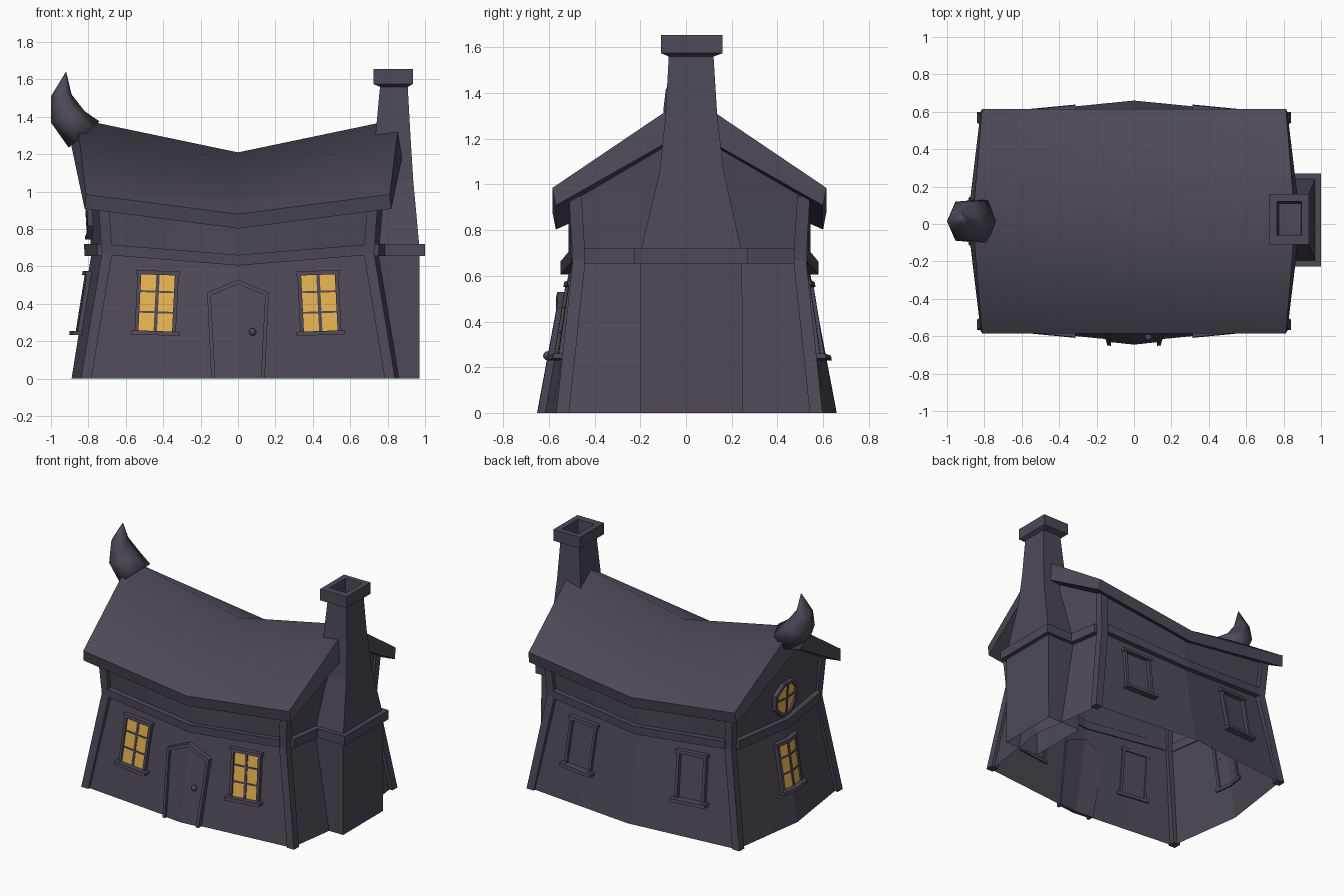
import bpy, bmesh, math
from mathutils import Vector

if "Cube" in bpy.data.objects:
    bpy.data.objects.remove(bpy.data.objects["Cube"])

def material(name, col):
    m = bpy.data.materials.new(name)
    m.diffuse_color = (*col, 1)
    m.use_nodes = True
    m.node_tree.nodes["Principled BSDF"].inputs["Base Color"].default_value = m.diffuse_color
    return m

DARK = material("dark purple grey", (0.077, 0.066, 0.094))
AMBER = material("amber glass", (0.78, 0.44, 0.08))
CY = 0.015  # y of the house centre line

def finish(name, bm, mat, smooth=False):
    bmesh.ops.remove_doubles(bm, verts=bm.verts, dist=1e-4)
    bmesh.ops.recalc_face_normals(bm, faces=bm.faces)
    me = bpy.data.meshes.new(name)
    bm.to_mesh(me)
    bm.free()
    me.materials.append(mat)
    ob = bpy.data.objects.new(name, me)
    bpy.context.collection.objects.link(ob)
    if smooth:
        for p in me.polygons:
            p.use_smooth = True
    return ob

def loft(name, rings, caps=(False, False), mat=DARK, smooth=False):
    bm = bmesh.new()
    vs = [[bm.verts.new(p) for p in r] for r in rings]
    n = len(vs[0])
    for a, b in zip(vs, vs[1:]):
        for i in range(n):
            j = (i + 1) % n
            bm.faces.new((a[i], a[j], b[j], b[i]))
    for want, r in zip(caps, (vs[0], vs[-1])):
        if want:
            bm.faces.new(r)
    return finish(name, bm, mat, smooth)

def rect(x0, x1, y0, y1, z):
    return [(x0, y0, z), (x1, y0, z), (x1, y1, z), (x0, y1, z)]

# Wall profile: per height knot (z, sag at middle, half length, corner offset, middle offset)
LONG = [(0, 0, .81, .565, .645), (.66, .055, .71, .475, .53), (.95, .11, .725, .5, .53)]
END = [(0, 0, .565, .81, .89), (.66, 0, .475, .71, .785), (.95, 0, .5, .725, .80),
       (.951, -.29, .5, .725, .83)]

def place(side, u, off, z):
    if side in ("front", "back"):
        s = -1 if side == "front" else 1
        return Vector((u, CY + s * off, z))
    s = -1 if side == "left" else 1
    return Vector((s * off, CY + u, z))

def surf(side, u, off, z):
    """Point at u along a wall, at height z, lifted by off."""
    K = LONG if side in ("front", "back") else END
    t = min(abs(u) / .75 if K is LONG else abs(u) / .5, 1)
    pts = [(k[0] - k[1] * (1 - t), k[4] + (k[3] - k[4]) * t) for k in K]
    d = pts[-1][1]
    for (za, da), (zb, db) in zip(pts, pts[1:]):
        if z <= zb:
            d = da + (db - da) * (z - za) / (zb - za)
            break
    return place(side, u, d + off, z)

def slab(name, side, pieces, mat=DARK):
    """Plates given as (outline in u,z, inner offset, outer offset), bent over the wall."""
    bm = bmesh.new()
    for poly, o0, o1 in pieces:
        a = [bm.verts.new((u, o0, z)) for u, z in poly]
        b = [bm.verts.new((u, o1, z)) for u, z in poly]
        bm.faces.new(a)
        bm.faces.new(b)
        for i in range(len(a)):
            j = (i + 1) % len(a)
            bm.faces.new((a[i], a[j], b[j], b[i]))
    bmesh.ops.bisect_plane(bm, geom=bm.verts[:] + bm.edges[:] + bm.faces[:],
                           plane_co=(0, 0, 0), plane_no=(1, 0, 0), dist=1e-5)
    for v in bm.verts:
        v.co = surf(side, *v.co)
    return finish(name, bm, mat)

# Walls: flared, bulging shell, open below
bm = bmesh.new()
T = (-1, -.5, 0, .5, 1)
for side in ("front", "back", "left", "right"):
    K = LONG if side in ("front", "back") else END
    grid = [[bm.verts.new(place(side, t * L, m + (c - m) * abs(t), z - sag * (1 - abs(t))))
             for t in T] for z, sag, L, c, m in K]
    for a, b in zip(grid, grid[1:]):
        for i in range(4):
            bm.faces.new((a[i], a[i + 1], b[i + 1], b[i]))
bmesh.ops.remove_doubles(bm, verts=bm.verts, dist=2e-3)
finish("walls", bm, DARK)

# Corner posts
for sx in (-1, 1):
    for sy in (-1, 1):
        rings = []
        for x, y, z in ((.812, .555, 0), (.70, .483, .67), (.72, .50, .95)):
            x, y, h = sx * x, CY + sy * y, .028
            rings.append(rect(x - h, x + h, y - h, y + h, z))
        loft("corner_post", rings, (True, True))

# Belt beams around the house
sagging = [(-.68, .66), (0, .605), (.68, .66), (.68, .717), (0, .662), (-.68, .717)]
straight = [(-.46, .655), (.46, .655), (.46, .72), (-.46, .72)]
for side in ("front", "back", "left", "right"):
    slab(side + "_belt", side, [(sagging if side in ("front", "back") else straight, -.01, .035)])

# Sagging roof slab
bm = bmesh.new()
def roof_ring(s):
    e = abs(s)
    zt, zr = .88 + .105 * e, 1.21 + .18 * e
    prof = [(.812, -.6, zt), (.862, 0, zr), (.812, .6, zt),
            (.82, .585, zt - .077), (.89, 0, zr - .15), (.82, -.585, zt - .077)]
    return [bm.verts.new((s * x, CY + y, z)) for x, y, z in prof]
R = [roof_ring(s) for s in (-1, 0, 1)]
top = []
for a, b in zip(R, R[1:]):
    for i in range(6):
        j = (i + 1) % 6
        f = bm.faces.new((a[i], a[j], b[j], b[i]))
        f.smooth = i < 2
for r in (R[0], R[2]):
    bm.faces.new((r[0], r[1], r[4], r[5]))
    bm.faces.new((r[1], r[2], r[3], r[4]))
finish("roof", bm, DARK)

# Curled horn on the left ridge end
rings = []
for xa, za, xb, zb, w in ((-.74, 1.375, -.905, 1.235, .13), (-.82, 1.43, -1.0, 1.37, .12),
                          (-.89, 1.52, -1.0, 1.51, .065), (-.918, 1.64, -.922, 1.638, .002)):
    ring = []
    for i in range(6):
        a = i * math.pi / 3
        k = (1 + math.cos(a)) / 2
        ring.append((xb + (xa - xb) * k, CY + w * math.sin(a), zb + (za - zb) * k))
    rings.append(ring)
loft("ridge_horn", rings, (True, True), smooth=True)

# Chimney stack, belt and hollow cap
loft("chimney", [rect(.70, .97, -.20, .25, 0), rect(.70, .97, -.20, .245, .70),
                 rect(.71, .937, -.115, .165, 1.06), rect(.735, .922, -.09, .137, 1.3),
                 rect(.76, .907, -.075, .12, 1.57)])
loft("chimney_belt", [rect(.72, 1.0, -.226, .27, .655), rect(.72, 1.0, -.226, .27, .72)], (True, True))
loft("chimney_cap", [rect(.76, .907, -.075, .12, 1.56), rect(.725, .935, -.11, .16, 1.575),
                     rect(.725, .935, -.11, .16, 1.655), rect(.765, .895, -.06, .12, 1.655),
                     rect(.775, .89, -.055, .11, 1.5)], (False, True))

# Windows: frame, sill, lintel, bars and glass
def window(name, side, cu, cz, s, lit):
    lean = .05 if cu else 0
    def box(u0, u1, z0, z1):
        return [(s * (cu + u - lean * z), cz + z + lean * .7 * u)
                for u, z in ((u0, z0), (u1, z0), (u1, z1), (u0, z1))]
    parts = [(box(-.11, -.09, -.15, .16), -.01, .025), (box(.09, .11, -.15, .16), -.01, .025),
             (box(-.118, .118, .15, .172), -.01, .032), (box(-.13, .13, -.172, -.15), -.01, .05)]
    if lit:
        parts += [(box(-.009, .009, -.15, .15), 0, .018)]
        parts += [(box(-.09, .09, z - .005, z + .005), 0, .018) for z in (-.05, .06)]
        slab(name + "_glass", side, [(box(-.095, .095, -.155, .155), .005, .013)], AMBER)
    slab(name + "_frame", side, parts)

for s in (-1, 1):
    window("front_window", "front", .435, .405, s, True)
    window("back_window", "back", .435, .405, s, False)
window("left_window", "left", 0, .405, 1, True)

# Eight-sided gable window
def octagon(r):
    return [(r * math.cos((i + .5) * math.pi / 4), .865 + r * math.sin((i + .5) * math.pi / 4))
            for i in range(8)]
o, n = octagon(.13), octagon(.108)
parts = [([o[i], o[(i + 1) % 8], n[(i + 1) % 8], n[i]], -.01, .028) for i in range(8)]
parts += [([(-.008, .765), (.008, .765), (.008, .965), (-.008, .965)], 0, .018),
          ([(-.1, .859), (.1, .859), (.1, .871), (-.1, .871)], 0, .018)]
slab("gable_window_frame", "left", parts)
slab("gable_window_glass", "left", [(octagon(.11), .005, .013)], AMBER)

# Pointed door with frame and knob
parts = []
for s in (-1, 1):
    parts += [([(s * .143, 0), (s * .122, 0), (s * .145, .445), (s * .165, .46)], -.01, .035),
              ([(s * .165, .46), (0, .53), (0, .506), (s * .145, .445)], -.01, .035)]
slab("door_frame", "front", parts)
slab("door", "front", [([(-.125, 0), (.125, 0), (.147, .447), (0, .508), (-.147, .447)], -.01, .015)])
bm = bmesh.new()
bmesh.ops.create_uvsphere(bm, u_segments=8, v_segments=6, radius=.02)
bmesh.ops.translate(bm, verts=bm.verts, vec=surf("front", .078, .03, .25))
finish("door_knob", bm, DARK, True)
